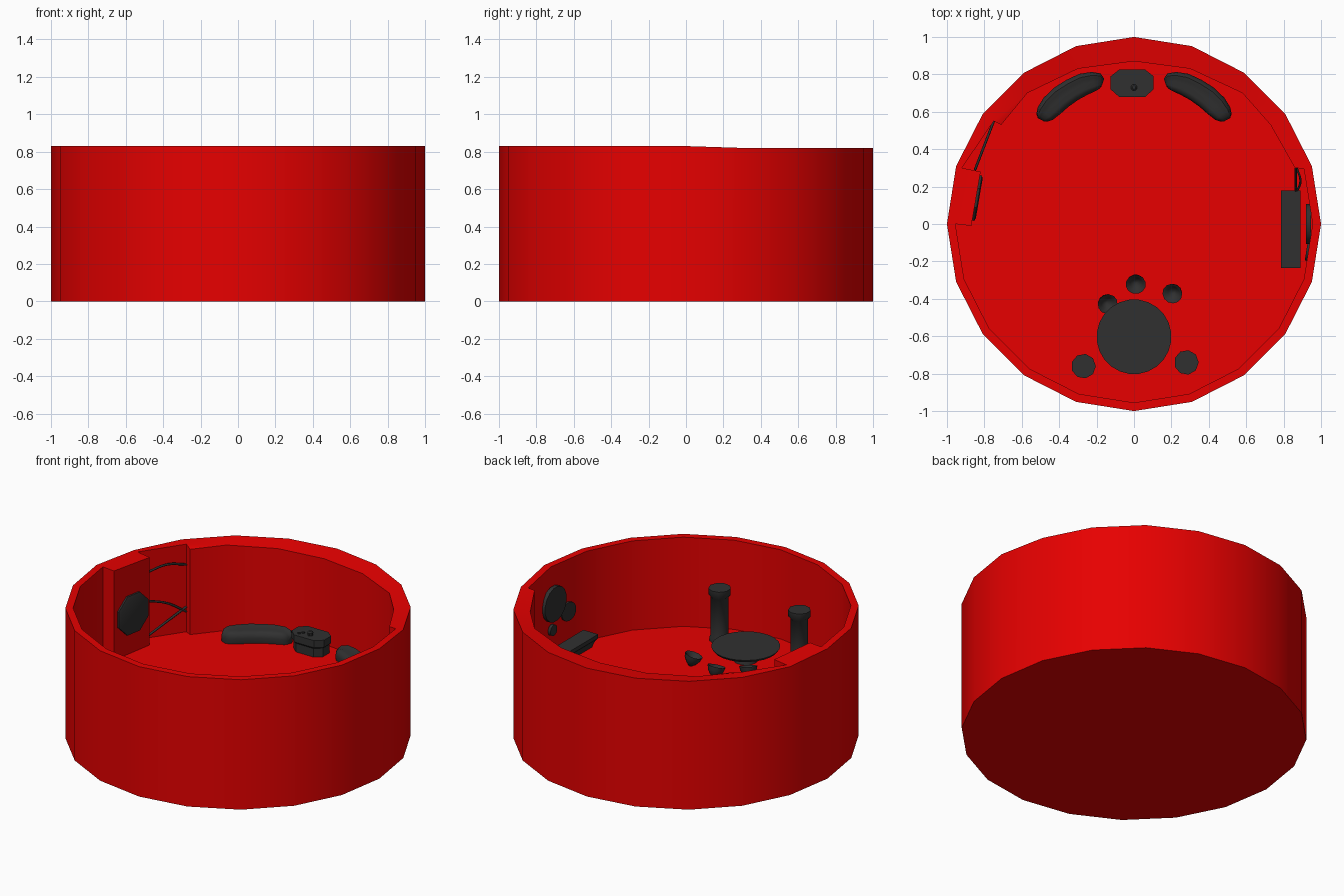
import bpy, bmesh, math
from mathutils import Vector

if "Cube" in bpy.data.objects:
    bpy.data.objects.remove(bpy.data.objects["Cube"])

FLOOR, TOP = 0.26, 0.83


def material(name, rgb):
    m = bpy.data.materials.new(name)
    m.diffuse_color = (*rgb, 1)
    m.use_nodes = True
    m.node_tree.nodes["Principled BSDF"].inputs["Base Color"].default_value = m.diffuse_color
    return m


RED = material("red", (0.8, 0.0, 0.0))
DARK = material("dark", (0.03, 0.03, 0.03))


def finish(name, bm, mat, angle=30):
    bmesh.ops.recalc_face_normals(bm, faces=bm.faces)
    me = bpy.data.meshes.new(name)
    bm.to_mesh(me)
    bm.free()
    ob = bpy.data.objects.new(name, me)
    bpy.context.collection.objects.link(ob)
    me.materials.append(mat)
    bpy.ops.object.select_all(action='DESELECT')
    ob.select_set(True)
    bpy.context.view_layer.objects.active = ob
    bpy.ops.object.shade_smooth_by_angle(angle=math.radians(angle))
    return ob


def loft(bm, rings, cap=True):
    """Join rings of equal length with quads and close both ends."""
    vs = [[bm.verts.new(p) for p in r] for r in rings]
    n = len(vs[0])
    for a, b in zip(vs, vs[1:]):
        for i in range(n):
            bm.faces.new((a[i], a[(i + 1) % n], b[(i + 1) % n], b[i]))
    if cap:
        bm.faces.new(vs[0])
        bm.faces.new(vs[-1])
    return vs


def lathe(name, profile, centre, sides=8, axis=(0, 0, 1), angle=30):
    """Turn (radius, height) points about an axis through the centre."""
    rot = Vector(axis).to_track_quat('Z', 'Y')
    turn = math.pi / sides
    rings = [[Vector(centre) + rot @ Vector((r * math.cos(turn * (2 * i + 1)), r * math.sin(turn * (2 * i + 1)), h))
              for i in range(sides)] for r, h in profile]
    bm = bmesh.new()
    loft(bm, rings)
    return finish(name, bm, DARK, angle)


def cable(name, pts, r=0.007):
    cu = bpy.data.curves.new(name, 'CURVE')
    cu.dimensions = '3D'
    cu.bevel_depth, cu.bevel_resolution, cu.resolution_u = r, 1, 5
    cu.use_fill_caps = True
    sp = cu.splines.new('BEZIER')
    sp.bezier_points.add(len(pts) - 1)
    for bp, p in zip(sp.bezier_points, pts):
        bp.co = p
        bp.handle_left_type = bp.handle_right_type = 'AUTO'
    cu.materials.append(DARK)
    ob = bpy.data.objects.new(name, cu)
    bpy.context.collection.objects.link(ob)


# Round room shell: twenty-sided outside, stepped wall inside
def rim_z(y):
    return TOP if y < 0.05 else TOP - 0.01


def inner_z(x, y):
    return 0.805 if y > 0.5 and abs(x) < 0.74 else rim_z(y)


outer = [(math.cos(math.pi * k / 10), math.sin(math.pi * k / 10)) for k in range(20)]
inner = [(0.955 * math.cos(math.pi * k / 10), 0.955 * math.sin(math.pi * k / 10)) for k in range(10, 22)]
inner += [(0.86, 0.30), (0.73, 0.53), (0.58, 0.70), (0.30, 0.83), (0, 0.87),
          (-0.30, 0.83), (-0.57, 0.70), (-0.71, 0.53), (-0.75, 0.55),
          (-0.92, 0.30), (-0.82, 0.28), (-0.87, -0.01)]
bm = bmesh.new()
out = loft(bm, [[(x, y, 0) for x, y in outer], [(x, y, rim_z(y)) for x, y in outer]], False)
inn = loft(bm, [[(x, y, FLOOR) for x, y in inner], [(x, y, inner_z(x, y)) for x, y in inner]], False)
bm.faces.new(out[0])
bm.faces.new(inn[0])
rim = [bm.edges.get((r[i], r[(i + 1) % len(r)])) for r in (out[1], inn[1]) for i in range(len(r))]
bmesh.ops.triangle_fill(bm, edges=rim, use_beauty=True, normal=(0, 0, 1))
finish("room_shell", bm, RED)

# Round table: thin top on a hidden foot
lathe("table", [(0.07, 0), (0.05, 0.07), (0.19, 0.075), (0.2, 0.09)], (0, -0.603, FLOOR), 24)

# Posts with flared bases and caps
for i, (x, y) in enumerate([(-0.27, -0.76), (0.28, -0.74)]):
    lathe(f"post_{i}", [(0.06, 0), (0.06, 0.02), (0.052, 0.045), (0.052, 0.28), (0.066, 0.295),
                        (0.066, 0.335)], (x, y, FLOOR), 9, angle=45)

# Bowl stools tilted toward the table
for i, (x, y) in enumerate([(-0.155, -0.41), (0.01, -0.30), (0.22, -0.355)]):
    lean = Vector((-x, -0.603 - y, 0)).normalized() * 0.35 + Vector((0, 0, 1))
    lathe(f"stool_{i}", [(0.01, 0), (0.032, 0.02), (0.048, 0.045), (0.054, 0.07),
                         (0.044, 0.066), (0.03, 0.045), (0.008, 0.03)], (x, y, FLOOR), 12, lean, 50)

# Curved couches, mirrored left and right
path = [(0.165, 0.76, 0.018), (0.18, 0.765, 0.04), (0.215, 0.762, 0.052), (0.27, 0.747, 0.06),
        (0.33, 0.717, 0.062), (0.39, 0.677, 0.064), (0.44, 0.63, 0.062), (0.475, 0.59, 0.052),
        (0.49, 0.57, 0.038), (0.497, 0.557, 0.018)]
section = [(-0.9, 0), (-1, 0.45), (-0.85, 0.75), (-0.5, 0.9), (0, 0.85), (0.35, 0.95),
           (0.65, 1), (0.9, 0.8), (1, 0.45), (0.9, 0)]
for side, s in (("left", -1), ("right", 1)):
    rings = []
    last = len(path) - 1
    for i, (x, y, w) in enumerate(path):
        a, b = path[max(i - 1, 0)], path[min(i + 1, last)]
        t = Vector((b[0] - a[0], b[1] - a[1])).normalized()
        h = (0.05, 0.07, 0.08)[min(i, last - i, 2)]
        rings.append([(s * (x - t.y * w * u), y + t.x * w * u, FLOOR + h * v) for u, v in section])
    bm = bmesh.new()
    loft(bm, rings)
    finish(f"couch_{side}", bm, DARK, 55)

# Control desk between the couches, with knobs
desk = [(-0.125, 0.72), (-0.08, 0.68), (0.06, 0.68), (0.105, 0.72),
        (0.105, 0.79), (0.06, 0.825), (-0.08, 0.825), (-0.125, 0.79)]
bm = bmesh.new()
loft(bm, [[(x * k, 0.753 + (y - 0.753) * k, z) for x, y in desk]
          for k, z in ((0.9, FLOOR), (0.9, 0.315), (1, 0.325), (1, 0.37))])
finish("control_desk", bm, DARK)
lathe("desk_knob", [(0.015, 0), (0.018, 0.02), (0.01, 0.027)], (0, 0.73, 0.37))
for i, (x, y) in enumerate([(-0.065, 0.71), (-0.05, 0.73)]):
    lathe(f"desk_button_{i}", [(0.009, 0), (0.009, 0.008)], (x, y, 0.37), 6)

# Bench along the right wall, hollowed on the room side
bm = bmesh.new()
profile = [(0.83, FLOOR), (0.815, 0.29), (0.80, 0.315), (0.785, 0.33), (0.785, 0.355), (0.89, 0.355), (0.89, FLOOR)]
loft(bm, [[(x, y, z) for x, z in profile] for y in (-0.235, 0.18)])
finish("wall_bench", bm, DARK)

# Discs on the right wall
lathe("wall_disc_large", [(0.11, 0), (0.11, 0.025)], (0.945, 0, 0.60), 16, (-1, 0, 0))
lathe("wall_disc_medium", [(0.06, 0), (0.06, 0.018)], (0.94, -0.14, 0.50), 14, (-1, 0.16, 0))
lathe("wall_disc_small", [(0.035, 0), (0.035, 0.018)], (0.945, 0.01, 0.435), 12, (-1, 0, 0))

# Octagonal window on the left wall box
lathe("octagon_window", [(0.133, -0.01), (0.133, 0.012), (0.115, 0.018)], (-0.845, 0.14, 0.51), 8, (1, -0.17, 0))

# Cables across the left recess and beside the right step
cable("cable_top", [(-0.85, 0.29, 0.71), (-0.80, 0.42, 0.725), (-0.75, 0.55, 0.69)])
cable("cable_middle", [(-0.85, 0.29, 0.53), (-0.80, 0.42, 0.48), (-0.75, 0.55, 0.39)])
cable("cable_low", [(-0.85, 0.29, 0.30), (-0.80, 0.42, 0.36), (-0.75, 0.55, 0.42)])
cable("cable_right_straight", [(0.865, 0.17, 0.34), (0.865, 0.23, 0.42), (0.865, 0.30, 0.50)], 0.006)
cable("cable_right_bent", [(0.87, 0.17, 0.34), (0.89, 0.23, 0.40), (0.87, 0.30, 0.45)], 0.006)
